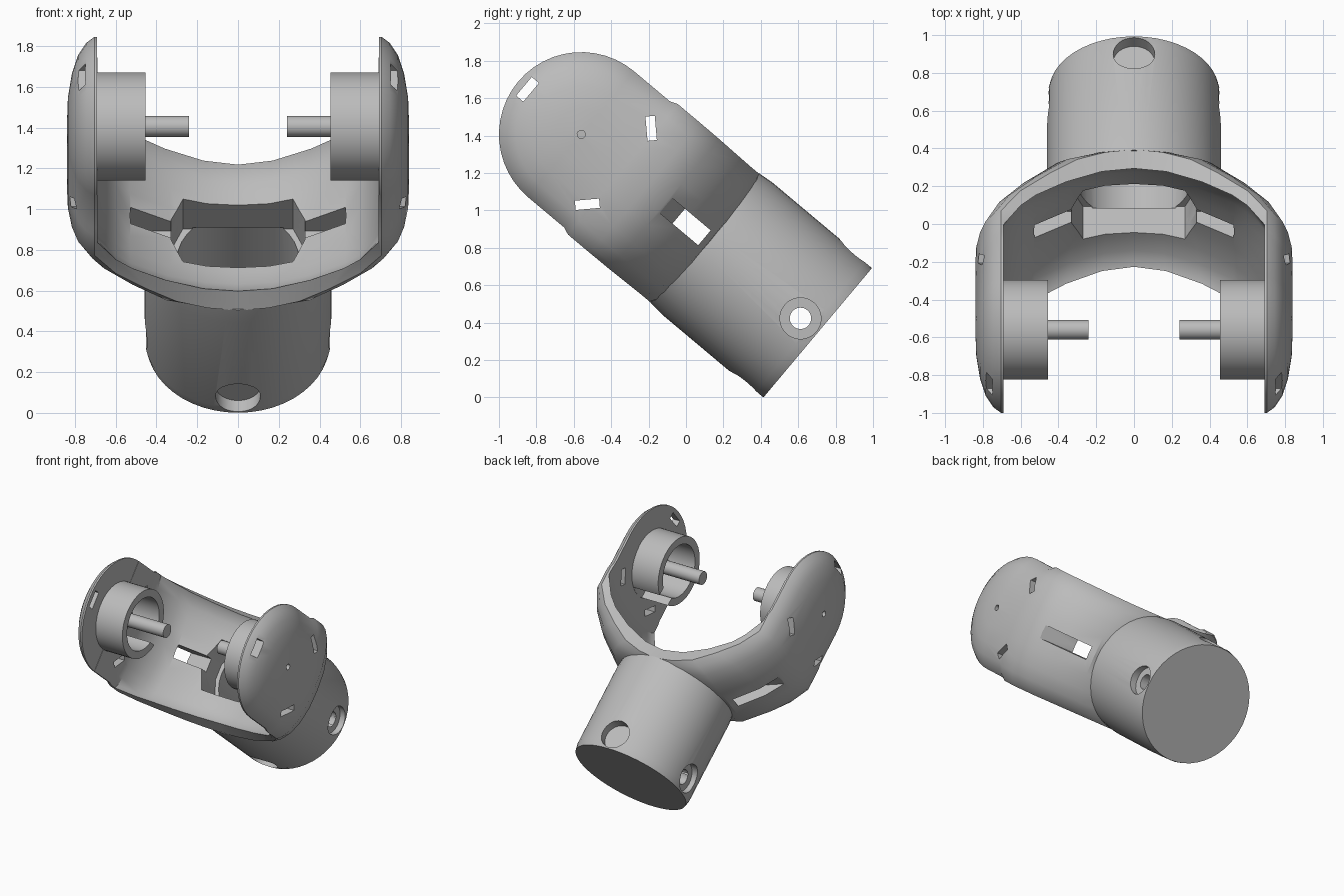
import bpy, bmesh, math

cube = bpy.data.objects.get("Cube")
if cube:
    bpy.data.objects.remove(cube)

TILT = math.radians(-40)
PIVOT = (0, -0.56, 1.406)

grey = bpy.data.materials.new("plain grey")
grey.use_nodes = True
grey.diffuse_color = (0.5, 0.5, 0.5, 1)
grey.node_tree.nodes["Principled BSDF"].inputs["Base Color"].default_value = (0.5, 0.5, 0.5, 1)

# Working axes before tilting: x across, y along the neck, z through the thickness
PLACE = {
    "x": lambda a, u, v: (a, u, v),
    "y": lambda a, u, v: (u, a, v),
    "z": lambda a, u, v: (u, v, a),
}


def finish(name, bm, mirror=False):
    """Clean the mesh, optionally mirror it across x, and make a tilted object."""
    if mirror:
        twin = bmesh.ops.duplicate(bm, geom=bm.verts[:] + bm.edges[:] + bm.faces[:])["geom"]
        for v in twin:
            if isinstance(v, bmesh.types.BMVert):
                v.co.x = -v.co.x
    bmesh.ops.remove_doubles(bm, verts=bm.verts[:], dist=0.0005)
    bmesh.ops.recalc_face_normals(bm, faces=bm.faces[:])
    mesh = bpy.data.meshes.new(name)
    bm.to_mesh(mesh)
    bm.free()
    mesh.materials.append(grey)
    obj = bpy.data.objects.new(name, mesh)
    bpy.context.scene.collection.objects.link(obj)
    obj.rotation_euler = (TILT, 0, 0)
    obj.location = PIVOT
    return obj


def skin(bm, rings, closed=True):
    """Join neighbouring point rings with quads."""
    rows = [[bm.verts.new(p) for p in ring] for ring in rings]
    n = len(rows[0])
    for a, b in zip(rows, rows[1:]):
        for i in range(n if closed else n - 1):
            j = (i + 1) % n
            bm.faces.new((a[i], a[j], b[j], b[i]))
    return rows


def lathe(name, profile, axis, centre=(0, 0), n=40, mirror=False):
    """Turn (position, radius) points around an axis."""
    bm = bmesh.new()
    angles = [math.tau * i / n for i in range(n)]
    skin(bm, [[PLACE[axis](a, centre[0] + r * math.cos(t), centre[1] + r * math.sin(t))
               for t in angles] for a, r in profile])
    return finish(name, bm, mirror)


def rod(name, lo, hi, r, axis, centre=(0, 0), n=32, mirror=False):
    return lathe(name, [(lo, 0), (lo, r), (hi, r), (hi, 0)], axis, centre, n, mirror)


def prism(name, outline, lo, hi, axis, mirror=False):
    bm = bmesh.new()
    rows = skin(bm, [[PLACE[axis](a, u, v) for u, v in outline] for a in (lo, hi)])
    for row in rows:
        bm.faces.new(row)
    return finish(name, bm, mirror)


# Cross-section of the domed side plates: (x, radius)
DOME = [(0.84, 0), (0.835, 0.14), (0.815, 0.26), (0.785, 0.35), (0.745, 0.41), (0.705, 0.44)]


def yoke():
    """U-shaped band: rows follow the U, columns cross the thickness."""
    out_mid = [(.84, 0), (.84, .25), (.84, .29), (.84, .45), (.79, .58), (.68, .72), (.48, .89), (.25, .93), (0, .94)]
    out_edge = [(.705, 0), (.705, .25), (.705, .29), (.705, .44), (.6, .58), (.45, .7), (.3, .8), (.15, .85), (0, .87)]
    out_wide = [.44, .44, .456, .456, .455, .452, .45, .45, .45]
    in_mid = [(.69, 0), (.69, .25), (.69, .29), (.69, .42), (.6, .61), (.53, .68), (.33, .79), (.15, .84), (0, .85)]
    in_edge = [(.69, 0), (.69, .25), (.69, .29), (.69, .35), (.6, .49), (.52, .57), (.36, .67), (.17, .75), (0, .775)]
    in_wide = [.44, .44, .45, .45, .44, .43, .42, .41, .405]
    half = [(r / 0.44, (0.84 - x) / 0.135) for x, r in DOME]
    cols = [(-f, w) for f, w in reversed(half[1:])] + half

    def side(mid, edge, wide, k):
        return [(mid[k][0] + (edge[k][0] - mid[k][0]) * w,
                 mid[k][1] + (edge[k][1] - mid[k][1]) * w, wide[k] * f) for f, w in cols]

    bm = bmesh.new()
    rings = [side(out_mid, out_edge, out_wide, k) + side(in_mid, in_edge, in_wide, k)[::-1]
             for k in range(len(out_mid))]
    rows = skin(bm, rings)
    bm.faces.new(rows[0])
    return finish("yoke_arms", bm, mirror=True)


# Main parts
parts = [
    yoke(),
    lathe("side_plates", DOME + [(0.692, 0.44), (0.692, 0)], "x", n=48, mirror=True),
    lathe("neck_cylinder", [(.862, 0), (.862, .452), (.95, .46), (1.6, .46), (1.65, .45), (1.65, 0)], "y", n=48),
    lathe("bearing_cups", [(.7, .265), (.455, .265), (.455, .205), (.7, .205), (.7, .265)], "x", mirror=True),
]
pins = rod("axle_pins", 0.24, 0.7, 0.052, "x", n=20, mirror=True)

# Cutters: socket, side slots, screw holes, cup notches, plate slits
cutters = []
quarter = [(.33, .06), (.27, .2), (-.27, .2), (-.33, .06)]
cutters.append(prism("socket_cutter", quarter + [(-x, -z) for x, z in quarter], 0.5, 1.02, "y"))
cutters.append(rod("bore_cutter", 1.01, 1.55, 0.3, "y"))
slot = [(.28, .7), (.53, .68), (.95, .53), (.95, .86), (.28, .86)]
cutters.append(prism("slot_cutter", slot, -0.052, 0.052, "z", mirror=True))
cutters.append(rod("screw_hole_cutter", -0.6, 0.6, 0.057, "x", (1.53, 0)))
cutters.append(rod("side_recess_cutter", 0.405, 0.6, 0.11, "x", (1.53, 0), mirror=True))
for sign in (-1, 1):
    lo, hi = sorted((sign * 0.38, sign * 0.6))
    cutters.append(rod("face_recess_cutter", lo, hi, 0.11, "z", (0, 1.53)))
notch = [(.1, -.08), (.3, -.08), (.3, .08), (.1, .08)]
cutters.append(prism("notch_cutter", notch, 0.4, 0.688, "x", mirror=True))
for angle in (45, -45, 180):
    a = math.radians(angle)
    c, s = math.cos(a), math.sin(a)
    slit = [(r * c - q * s, r * s + q * c) for r, q in ((.35, -.065), (.4, -.065), (.4, .065), (.35, .065))]
    cutters.append(prism("slit_cutter", slit, 0.6, 0.9, "x", mirror=True))
cutters.append(rod("pivot_hole_cutter", 0.76, 0.9, 0.022, "x", n=12, mirror=True))

# Apply the cuts, then remove the cutters
for part in parts:
    for cutter in cutters:
        mod = part.modifiers.new("cut", "BOOLEAN")
        mod.operation = "DIFFERENCE"
        mod.solver = "EXACT"
        mod.object = cutter
graph = bpy.context.evaluated_depsgraph_get()
graph.update()
for part in parts:
    mesh = bpy.data.meshes.new_from_object(part.evaluated_get(graph))
    part.modifiers.clear()
    part.data = mesh
for cutter in cutters:
    bpy.data.objects.remove(cutter)

# Smooth shading with sharp creases
bpy.ops.object.select_all(action="DESELECT")
for part in parts + [pins]:
    part.select_set(True)
bpy.context.view_layer.objects.active = parts[0]
bpy.ops.object.shade_smooth_by_angle(angle=math.radians(30))
